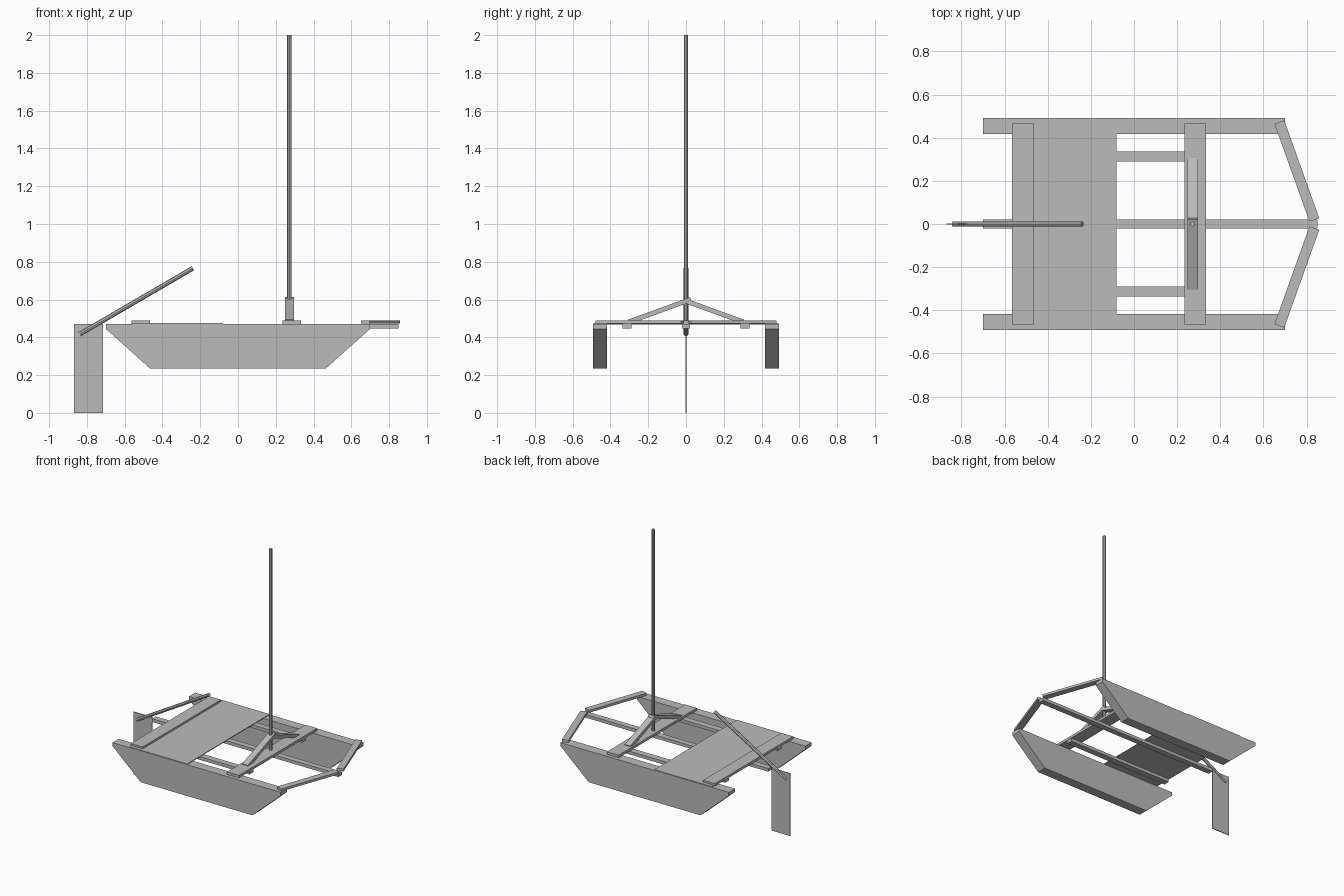
import bpy, bmesh, math
from mathutils import Vector

cube = bpy.data.objects.get("Cube")
if cube:
    bpy.data.objects.remove(cube, do_unlink=True)

GREY = (0.5, 0.5, 0.5, 1)
grey = bpy.data.materials.new("plain grey")
grey.use_nodes = True
grey.diffuse_color = GREY
grey.node_tree.nodes["Principled BSDF"].inputs["Base Color"].default_value = GREY


def finish(name, bm):
    bmesh.ops.recalc_face_normals(bm, faces=bm.faces)
    mesh = bpy.data.meshes.new(name)
    bm.to_mesh(mesh)
    bm.free()
    mesh.materials.append(grey)
    obj = bpy.data.objects.new(name, mesh)
    bpy.context.collection.objects.link(obj)
    return obj


def box(name, x, y, z):
    """Box from (min, max) pairs along each axis."""
    bm = bmesh.new()
    bmesh.ops.create_cube(bm, size=1)
    spans = (x, y, z)
    bmesh.ops.scale(bm, verts=bm.verts, vec=[b - a for a, b in spans])
    bmesh.ops.translate(bm, verts=bm.verts, vec=[(a + b) / 2 for a, b in spans])
    return finish(name, bm)


def plank(name, start, end, width, thickness):
    """Square-ended board whose length runs from start to end."""
    start, end = Vector(start), Vector(end)
    obj = box(name, (-width / 2, width / 2), (-thickness / 2, thickness / 2),
              (0, (end - start).length))
    along = (end - start).normalized()
    # board width lies level, at right angles to its length
    side = along.cross(Vector((0, 0, 1))).normalized()
    up = along.cross(side)
    for v in obj.data.vertices:
        v.co = start + side * v.co.x + up * v.co.y + along * v.co.z
    return obj


def pole(name, start, end, radius):
    start, end = Vector(start), Vector(end)
    bm = bmesh.new()
    bmesh.ops.create_cone(bm, cap_ends=True, segments=8, radius1=radius,
                          radius2=radius, depth=(end - start).length)
    turn = (end - start).to_track_quat('Z', 'Y').to_matrix()
    bmesh.ops.rotate(bm, verts=bm.verts, matrix=turn)
    bmesh.ops.translate(bm, verts=bm.verts, vec=(start + end) / 2)
    return finish(name, bm)


def hull(name, y0, y1):
    """Side profile pushed across the width of one float."""
    half = [(0.465, 0.235), (0.70, 0.445), (0.70, 0.47)]
    outline = half + [(-x, z) for x, z in reversed(half)]
    bm = bmesh.new()
    face = bm.faces.new([bm.verts.new((x, y0, z)) for x, z in outline])
    moved = bmesh.ops.extrude_face_region(bm, geom=[face])["geom"]
    verts = [g for g in moved if isinstance(g, bmesh.types.BMVert)]
    bmesh.ops.translate(bm, verts=verts, vec=(0, y1 - y0, 0))
    return finish(name, bm)


# Parts that come in pairs, one on each side of the centre line
for side, s in (("left", 1), ("right", -1)):
    hull(f"hull_{side}", s * 0.418, s * 0.492)
    box(f"stringer_{side}", (-0.56, 0.33), sorted((s * 0.289, s * 0.336)), (0.446, 0.47))
    plank(f"bow_bar_{side}", (0.674, s * 0.472, 0.481), (0.836, s * 0.019, 0.481), 0.048, 0.018)

# Mast braces, the second one meeting the side of the first
plank("mast_brace_right", (0.272, -0.302, 0.482), (0.272, 0.026, 0.601), 0.048, 0.025)
plank("mast_brace_left", (0.272, 0.302, 0.482), (0.272, 0.0, 0.592), 0.048, 0.025)

# Deck, cross beams and keel
box("centre_stringer", (-0.70, 0.85), (-0.022, 0.022), (0.446, 0.47))
box("rear_deck", (-0.56, -0.08), (-0.49, 0.49), (0.469, 0.475))
box("rear_beam", (-0.565, -0.467), (-0.465, 0.465), (0.47, 0.489))
box("front_beam", (0.235, 0.333), (-0.465, 0.465), (0.47, 0.489))

# Mast and steering
pole("mast", (0.272, 0, 0.47), (0.272, 0, 2.0), 0.0115)
box("rudder", (-0.868, -0.715), (-0.003, 0.003), (0, 0.47))
pole("tiller", (-0.838, 0, 0.417), (-0.239, 0, 0.766), 0.0125)
